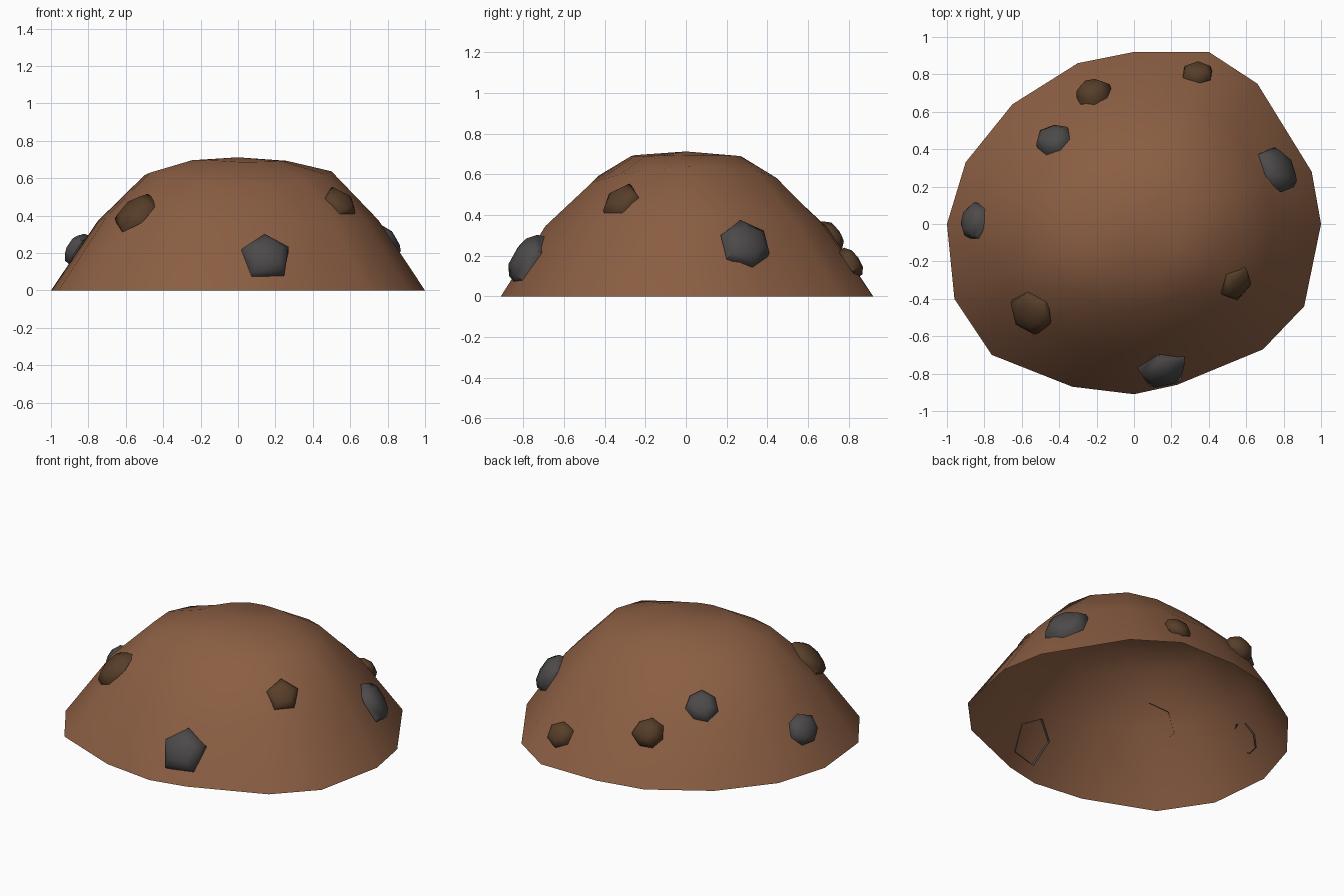
import bpy, bmesh, math, random
from mathutils import Vector
from mathutils.bvhtree import BVHTree

if "Cube" in bpy.data.objects:
    bpy.data.objects.remove(bpy.data.objects["Cube"])

random.seed(4)


def material(name, rgb):
    m = bpy.data.materials.new(name)
    m.diffuse_color = (*rgb, 1)
    m.use_nodes = True
    m.node_tree.nodes["Principled BSDF"].inputs["Base Color"].default_value = m.diffuse_color
    return m


SOIL = material("soil brown", (0.258, 0.112, 0.056))
GREY = material("stone grey", (0.072, 0.068, 0.067))
DARK = material("clod dark brown", (0.095, 0.048, 0.022))


def finish(bm, name, mat, angle):
    bmesh.ops.recalc_face_normals(bm, faces=bm.faces)
    # open shells: make sure the faces point away from the mound's middle
    if sum(f.normal.dot(f.calc_center_median()) * f.calc_area() for f in bm.faces) < 0:
        bmesh.ops.reverse_faces(bm, faces=bm.faces)
    me = bpy.data.meshes.new(name)
    bm.to_mesh(me)
    bm.free()
    me.materials.append(mat)
    ob = bpy.data.objects.new(name, me)
    bpy.context.collection.objects.link(ob)
    bpy.ops.object.select_all(action='DESELECT')
    ob.select_set(True)
    bpy.context.view_layer.objects.active = ob
    bpy.ops.object.shade_smooth_by_angle(angle=math.radians(angle))
    return ob


def skin(bm, rings, tip):
    """Join rings of vertices with quads and close them with a fan at the tip."""
    n = len(rings[0])
    for a, b in zip(rings, rings[1:]):
        for i in range(n):
            j = (i + 1) % n
            bm.faces.new((a[i], a[j], b[j], b[i]))
    for i in range(n):
        bm.faces.new((rings[-1][i], rings[-1][(i + 1) % n], tip))


# mound: uneven 16-sided open dome, widest at the ground
RIM = [(1, 0), (.95, .28), (.66, .75), (.40, .92), (0, .92), (-.30, .86),
       (-.65, .64), (-.90, .33), (-1, 0), (-.96, -.40), (-.76, -.70),
       (-.33, -.87), (0, -.91), (.23, -.86), (.69, -.67), (.91, -.44)]
# ring size, height, lift along x, lift on the front left and back right flanks
LEVELS = [(1, 0, 0, 0), (.75, .335, .025, .045),
          (.50, .55, .055, .045), (.26, .685, .005, .01)]
bm = bmesh.new()
rings = []
for t, z, lift, flank in LEVELS:
    ring = []
    for i, (x, y) in enumerate(RIM):
        a = math.tau * i / 16
        k = 1 if t == 1 else 0.5          # inner rings are more regular
        wide = 1.14 if t < .4 else 1
        px = t * (k * x + (1 - k) * math.cos(a))
        py = t * wide * (k * y + (1 - k) * .93 * math.sin(a))
        c = math.cos(a)
        d = math.cos(a - math.radians(225))
        pz = z + lift * (c * c + .5 * max(c, 0))
        pz += flank * d ** 4 * (1 if d > 0 else .4)
        ring.append(bm.verts.new((px, py, pz)))
    rings.append(ring)
skin(bm, rings, bm.verts.new((0, 0, .712)))
bm.normal_update()
surface = BVHTree.FromBMesh(bm)
finish(bm, "soil_mound", SOIL, 80)


# stones and clods: irregular caps seated on the mound surface
def lump(name, mat, centre, r, h, sides):
    p, n, _, _ = surface.find_nearest(Vector(centre))
    if n.dot(p) < 0:
        n = -n
    rot = n.to_track_quat('Z', 'Y')
    bm = bmesh.new()
    wob = [random.uniform(.9, 1.08) for _ in range(sides)]
    rings = []
    for s, z in ((1.0, -.012), (.93, .4 * h), (.6, .85 * h)):
        ring = []
        for i, w in enumerate(wob):
            a = math.pi / 2 + math.tau * i / sides
            k = r * s * w * random.uniform(.96, 1.04)
            ring.append(bm.verts.new(p + rot @ Vector((k * math.cos(a), k * math.sin(a), z))))
        rings.append(ring)
    skin(bm, rings, bm.verts.new(p + rot @ Vector((0, 0, h))))
    finish(bm, name, mat, 60)


LUMPS = [
    ("grey_stone_left", GREY, (-.83, .01, .20), .105, .06, 7),
    ("grey_stone_back_left", GREY, (-.43, .46, .43), .10, .055, 7),
    ("grey_stone_right", GREY, (.76, .29, .25), .14, .07, 6),
    ("grey_stone_front", GREY, (.15, -.77, .185), .145, .085, 5),
    ("clod_back", DARK, (-.22, .69, .28), .10, .075, 7),
    ("clod_back_right", DARK, (.34, .80, .16), .09, .05, 6),
    ("clod_front_right", DARK, (.57, -.34, .50), .10, .045, 5),
    ("clod_front_left", DARK, (-.55, -.48, .42), .13, .055, 6),
]
for args in LUMPS:
    lump(*args)
